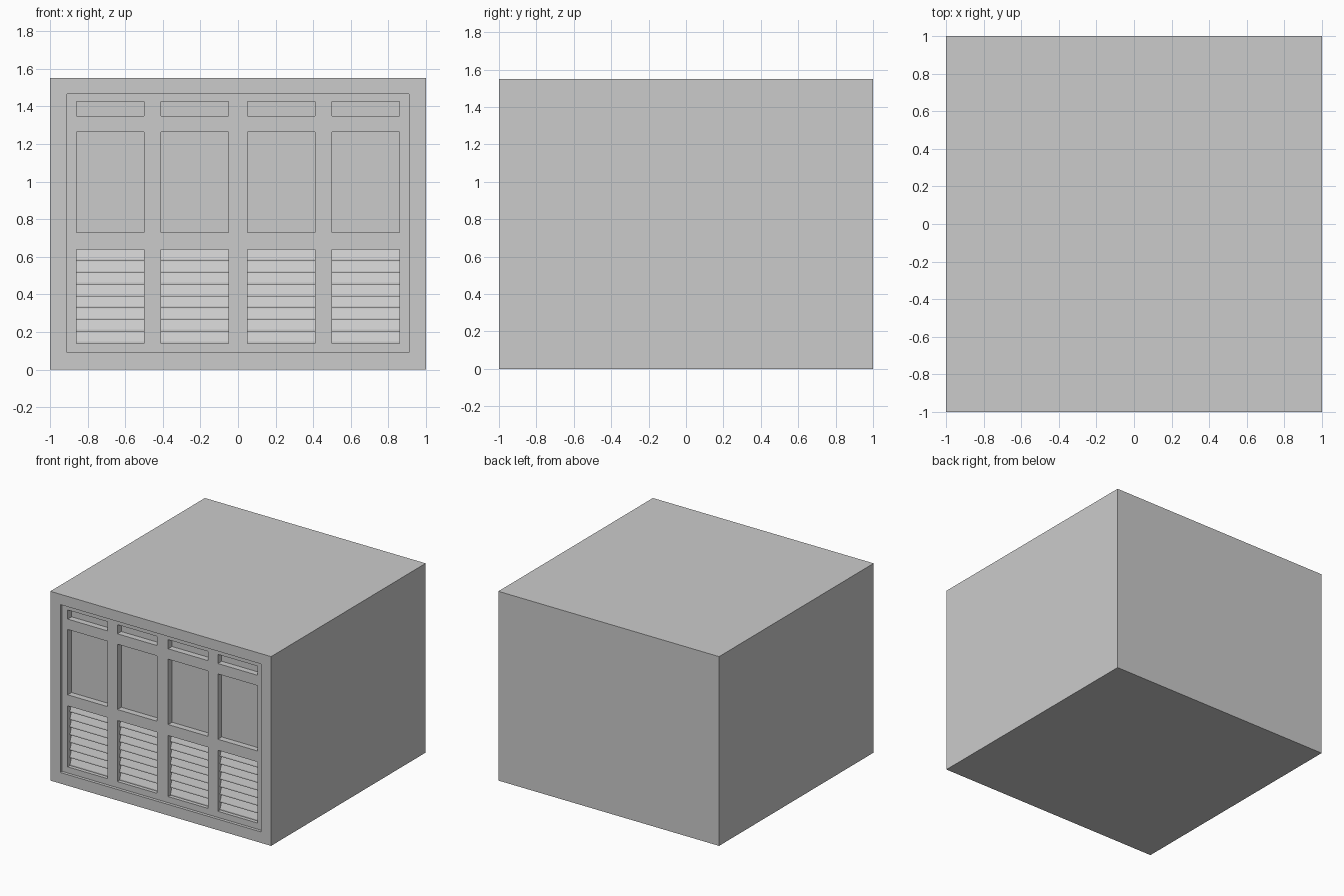
import bpy
import bmesh

if "Cube" in bpy.data.objects:
    bpy.data.objects.remove(bpy.data.objects["Cube"])

FRONT, RIM, PANE = -1.0, -0.975, -0.925
COLUMNS = [(-0.86, -0.50), (-0.41, -0.05), (0.05, 0.41), (0.50, 0.86)]
ROWS = [(0.14, 0.64), (0.73, 1.265), (1.35, 1.425)]


def make_object(name, bm):
    bmesh.ops.recalc_face_normals(bm, faces=bm.faces)
    mesh = bpy.data.meshes.new(name)
    bm.to_mesh(mesh)
    bm.free()
    obj = bpy.data.objects.new(name, mesh)
    bpy.context.collection.objects.link(obj)
    return obj


def add_prism(bm, profile, x0, x1):
    """Extrude a (y, z) profile along x."""
    a = [bm.verts.new((x0, y, z)) for y, z in profile]
    b = [bm.verts.new((x1, y, z)) for y, z in profile]
    bm.faces.new(a)
    bm.faces.new(b[::-1])
    for i in range(len(a)):
        j = (i + 1) % len(a)
        bm.faces.new((a[i], b[i], b[j], a[j]))


def add_box(bm, x0, x1, y0, y1, z0, z1):
    add_prism(bm, [(y0, z0), (y1, z0), (y1, z1), (y0, z1)], x0, x1)


def cut(target, cutter):
    mod = target.modifiers.new("cut", 'BOOLEAN')
    mod.operation = 'DIFFERENCE'
    mod.solver = 'EXACT'
    mod.object = cutter
    cutter.hide_render = True
    bpy.context.view_layer.objects.active = target
    bpy.ops.object.modifier_apply(modifier=mod.name)
    bpy.data.objects.remove(cutter)


# Solid room block
bm = bmesh.new()
add_box(bm, -1, 1, -1, 1, 0, 1.55)
block = make_object("building_block", bm)

# Shallow recess leaving a border around the shopfront
bm = bmesh.new()
add_box(bm, -0.91, 0.91, FRONT - 0.1, RIM, 0.09, 1.465)
cut(block, make_object("recess_cutter", bm))

# Openings: lower shutters, windows, transoms
bm = bmesh.new()
for x0, x1 in COLUMNS:
    for z0, z1 in ROWS:
        add_box(bm, x0, x1, FRONT - 0.1, PANE, z0, z1)
cut(block, make_object("opening_cutter", bm))

# Louvre slats in the lower openings
SLATS = 8
z0, z1 = ROWS[0]
pitch = (z1 - z0) / SLATS
bm = bmesh.new()
for x0, x1 in COLUMNS:
    for i in range(SLATS):
        z = z0 + i * pitch
        add_prism(bm, [(PANE, z), (PANE - 0.02, z), (PANE - 0.02, z + 0.01),
                       (PANE, z + pitch * 0.98)], x0, x1)
make_object("louvre_slats", bm)
